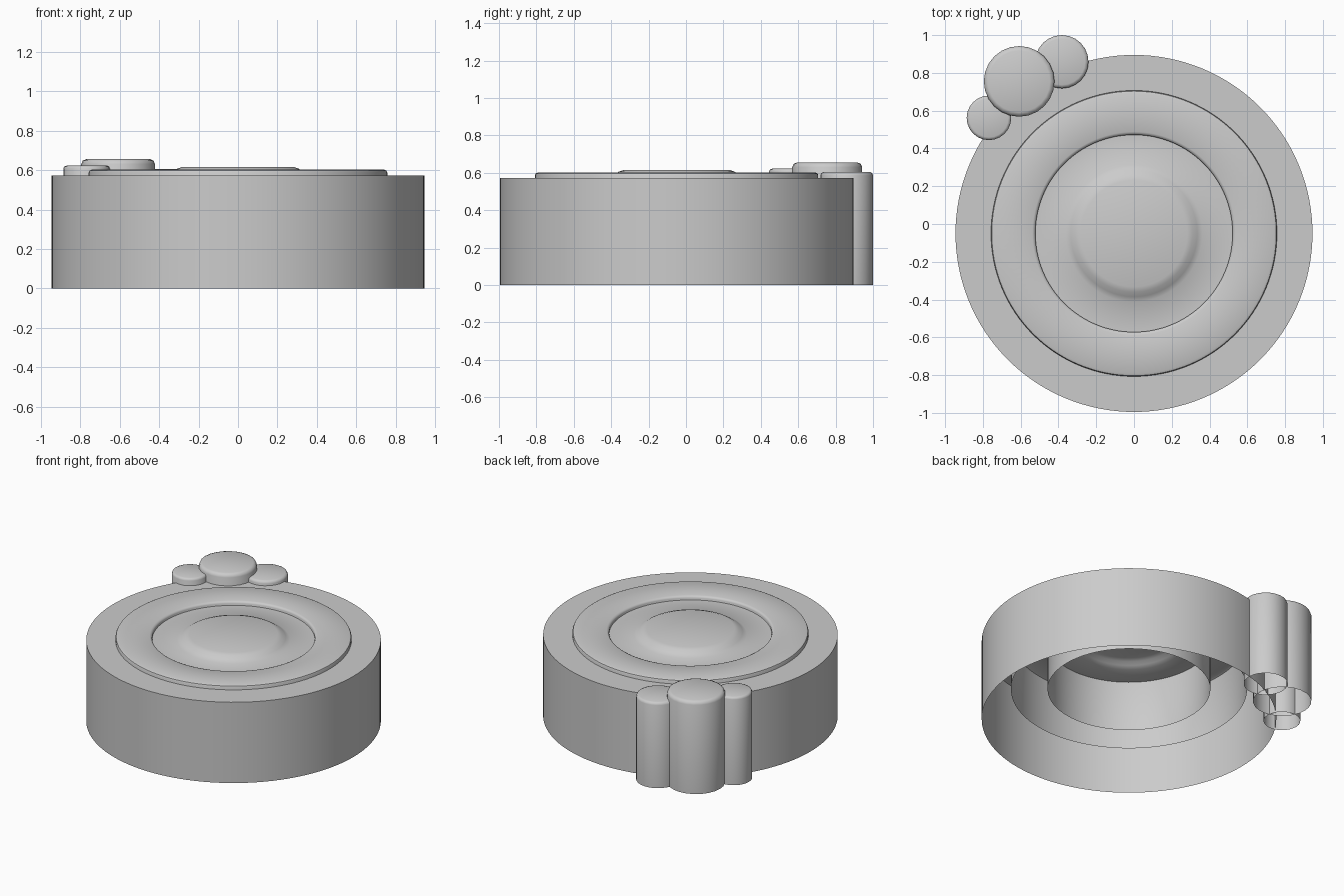
import bpy, bmesh, math

if "Cube" in bpy.data.objects:
    bpy.data.objects.remove(bpy.data.objects["Cube"])


def lathe(name, profile, centre, segs, angle=40):
    """Revolve an (r, z) profile about a vertical axis; r = 0 makes a closed cap."""
    bm = bmesh.new()
    rings = []
    for r, z in profile:
        if r == 0:
            rings.append([bm.verts.new((0, 0, z))])
        else:
            rings.append([bm.verts.new((r * math.cos(2 * math.pi * i / segs),
                                        r * math.sin(2 * math.pi * i / segs), z))
                          for i in range(segs)])
    for a, b in zip(rings, rings[1:]):
        for i in range(segs):
            j = (i + 1) % segs
            if len(b) == 1:
                bm.faces.new((a[i], a[j], b[0]))
            else:
                bm.faces.new((a[i], a[j], b[j], b[i]))
    mesh = bpy.data.meshes.new(name)
    bm.to_mesh(mesh)
    bm.free()
    obj = bpy.data.objects.new(name, mesh)
    obj.location = (centre[0], centre[1], 0)
    bpy.context.collection.objects.link(obj)
    bpy.ops.object.select_all(action='DESELECT')
    obj.select_set(True)
    bpy.context.view_layer.objects.active = obj
    bpy.ops.object.shade_smooth_by_angle(angle=math.radians(angle))
    return obj


HUB = (0, -0.05)

# Outer shell, open underneath
lathe("outer_shell", [(0.945, 0), (0.945, 0.572), (0.757, 0.572)], HUB, 128)

# Raised ring with soft edges, its two skirts hanging inside the shell
lathe("raised_ring", [(0.757, 0.22), (0.757, 0.588), (0.753, 0.597), (0.742, 0.602),
                      (0.538, 0.602), (0.527, 0.597), (0.522, 0.588), (0.522, 0.22)], HUB, 128)

# Recessed centre plate with a shallow sloped boss
lathe("centre_plate", [(0.522, 0.574), (0.362, 0.574), (0.335, 0.590), (0.31, 0.606),
                       (0.282, 0.616), (0, 0.616)], HUB, 128)

# Cluster of three rounded posts on the rim: x, y, radius, height
POSTS = {
    "large_post": (-0.608, 0.755, 0.187, 0.655),
    "back_post": (-0.382, 0.859, 0.141, 0.605),
    "side_post": (-0.768, 0.562, 0.118, 0.622),
}
for name, (x, y, r, h) in POSTS.items():
    b = 0.13 * r
    lathe(name, [(r, 0), (r, h - b), (r - 0.3 * b, h - 0.3 * b), (r - b, h), (0, h)],
          (x, y), 24, 60)
